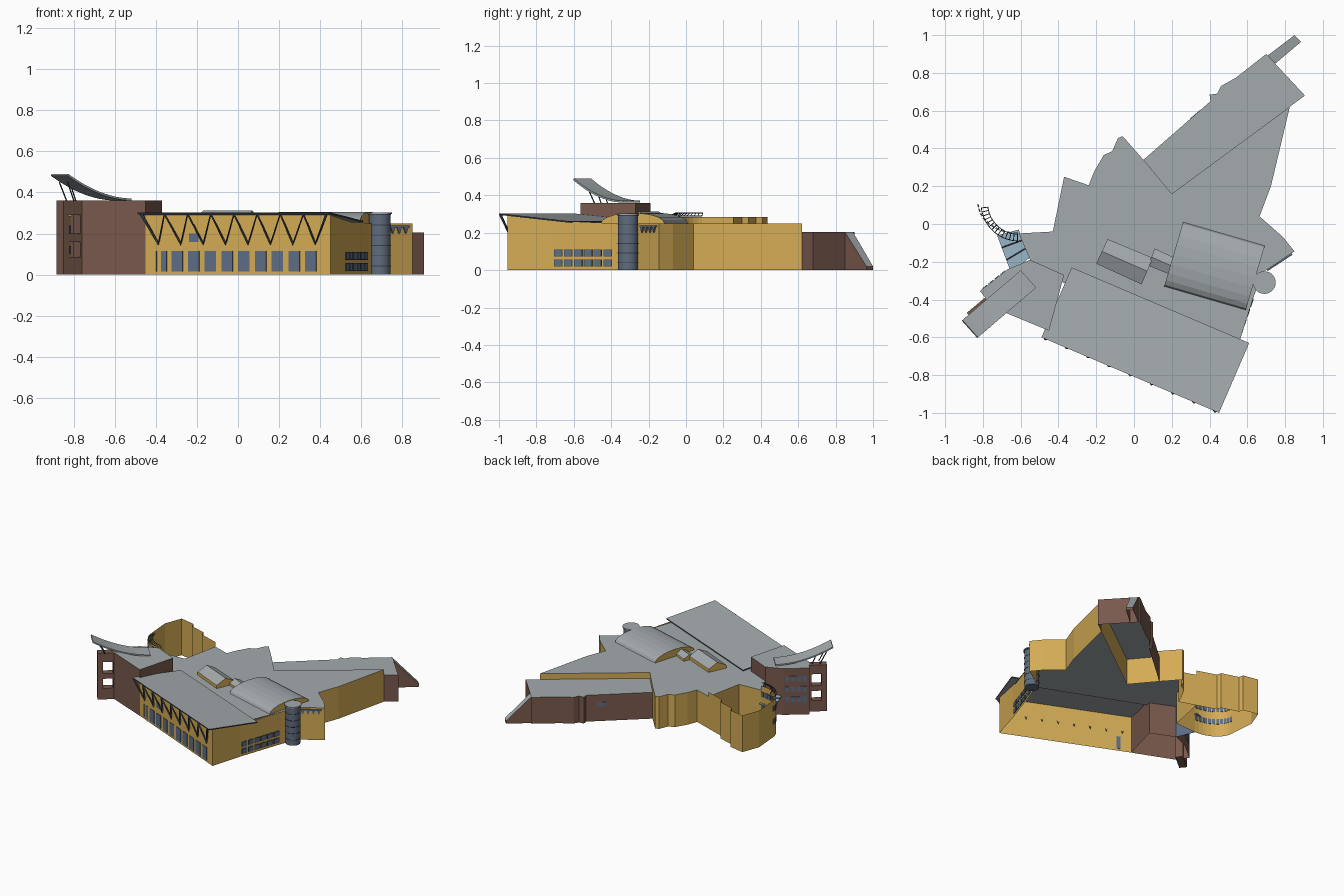
import bpy, math
from math import sin, cos, pi
from mathutils import Vector as V

cube = bpy.data.objects.get("Cube")
if cube:
    bpy.data.objects.remove(cube, do_unlink=True)


def material(name, r, g, b):
    m = bpy.data.materials.new(name)
    m.use_nodes = True
    m.diffuse_color = (r, g, b, 1)
    bsdf = m.node_tree.nodes["Principled BSDF"]
    bsdf.inputs["Base Color"].default_value = (r, g, b, 1)
    bsdf.inputs["Roughness"].default_value = 0.8
    return m


OCHRE = material("ochre wall", .66, .41, .092)
BROWN = material("brown cladding", .19, .10, .072)
ROOF = material("roof grey", .37, .405, .42)
SLATE = material("slate blue window", .11, .155, .235)
TOWER = material("tower steel", .115, .15, .205)
DARK = material("dark steel", .04, .052, .07)
GLASS = material("pale blue glass", .32, .47, .58)


def mesh(name, verts, faces, mats, index=None):
    me = bpy.data.meshes.new(name)
    me.from_pydata([tuple(v) for v in verts], [], faces)
    for m in mats:
        me.materials.append(m)
    for i, p in enumerate(me.polygons):
        p.material_index = index[i] if index else 0
    ob = bpy.data.objects.new(name, me)
    bpy.context.collection.objects.link(ob)
    return ob


def walls(name, pts, mat, closed=False, roof=None):
    """Hollow walls on a path of (x, y, top), with an optional roof face."""
    n = len(pts)
    verts = [(x, y, 0) for x, y, z in pts] + list(pts)
    faces = [(i, (i + 1) % n, (i + 1) % n + n, i + n) for i in range(n if closed else n - 1)]
    idx = [0] * len(faces)
    if roof:
        faces.append(tuple(range(n, 2 * n)))
        idx.append(1)
    return mesh(name, verts, faces, [mat, roof or mat], idx)


def at(z, *xy):
    return [(x, y, z) for x, y in xy]


def slab(name, corners, thick, mats, edge=0):
    """Flat sheet with thickness below the given corners."""
    n = len(corners)
    verts = list(corners) + [(x, y, z - thick) for x, y, z in corners]
    faces = [tuple(range(n)), tuple(range(2 * n - 1, n - 1, -1))]
    faces += [(i, i + n, (i + 1) % n + n, (i + 1) % n) for i in range(n)]
    return mesh(name, verts, faces, mats, [0, 0] + [edge] * n)


def panel(name, p, q, a, b, z0, z1, mat=SLATE, depth=.004, taper=1):
    """Thin plate on the outside of wall p-q between fractions a and b."""
    p, q = V((p[0], p[1], 0)), V((q[0], q[1], 0))
    d = q - p
    out = V((d.y, -d.x, 0)).normalized()
    m, h = (a + b) / 2, (b - a) / 2 * taper
    ring = [p + d * t + V((0, 0, z)) for t, z in ((m - h, z0), (m + h, z0), (b, z1), (a, z1))]
    verts = [v + out * depth for v in ring] + [v + out * .0005 for v in ring]
    faces = [(0, 1, 2, 3), (7, 6, 5, 4)] + [(i, i + 4, (i + 1) % 4 + 4, (i + 1) % 4) for i in range(4)]
    return mesh(name, verts, faces, [mat])


def bars(name, paths, r, mat):
    cu = bpy.data.curves.new(name, "CURVE")
    cu.dimensions = "3D"
    cu.bevel_depth, cu.bevel_resolution = r, 0
    for path in paths:
        s = cu.splines.new("POLY")
        s.points.add(len(path) - 1)
        for pt, co in zip(s.points, path):
            pt.co = (*co, 1)
    cu.materials.append(mat)
    ob = bpy.data.objects.new(name, cu)
    bpy.context.collection.objects.link(ob)


def cylinder(name, x, y, r, z0, z1, mat):
    bpy.ops.mesh.primitive_cylinder_add(vertices=24, radius=r, depth=z1 - z0, location=(x, y, (z0 + z1) / 2))
    ob = bpy.context.object
    ob.name = name
    ob.data.materials.append(mat)
    bpy.ops.object.shade_smooth_by_angle()


# Main body: outer walls and flat roof
H = .25
HL, HR, HE = (-.46, -.56), (.45, -.955), (.52, -.715)
EAST = [(.635, -.38), (.69, -.25), (.85, -.145), (.79, -.07), (.665, .04), (.725, .2), (.825, .621)]
NORTH = [(.20, .16), (.05, .34), (-.06, .465), (-.085, .455), (-.115, .385), (-.16, .365),
         (-.21, .28), (-.24, .205), (-.37, .25), (-.43, -.04), (-.61, -.05)]
walls("main_walls", [(*HL, .29), (*HR, .29), (*HE, .265)] + at(H, *EAST, *NORTH), OCHRE)
mesh("main_roof", at(H, (-.40, -.30), (.54, -.68), *EAST, *NORTH, (-.55, -.19)),
     [tuple(range(len(EAST + NORTH) + 3))], [ROOF])

# Front hall: tilted roof, windows and slanted struts
R1, R2, R3, R4 = (-.49, -.60), (.45, -1.0), (.61, -.63), (-.33, -.23)
slab("hall_roof", [(*R1, .303), (*R2, .303), (*R3, .262), (*R4, .262)], .008, [ROOF, DARK], 1)
for i in range(9):
    c = .15 + i * .0895
    panel("hall_window", HL, HR, c, c + .06, .015, .115)
panel("hall_narrow_window", HL, HR, .095, .125, .015, .115)
panel("hall_narrow_window_inside", HR, HL, .875, .905, .015, .115)
panel("hall_door_line", HL, HR, .066, .072, .015, .115)
panel("hall_upper_window", HL, HR, .245, .295, .16, .20)
zigzag = []
for i in range(17):
    t = .02 + i * .06
    a, b = (HL, HR) if i % 2 else (R1, R2)
    p = V(a).lerp(V(b), t)
    zigzag.append((p.x, p.y, .15 if i % 2 else .295))
bars("hall_struts", [zigzag], .008, DARK)

# Framed side windows, and brackets under the east bay eaves
for row in (.018, .072):
    for i in range(6):
        a = .03 + i * .158
        panel("side_window_frame", HE, EAST[0], a, a + .135, row, row + .039, DARK, .003)
        panel("side_window", HE, EAST[0], a + .012, a + .123, row + .003, row + .036, SLATE, .005)
for i in range(4):
    panel("bay_bracket", EAST[1], EAST[2], .1 + i * .2, .26 + i * .2, .2, .235, SLATE, .009, .1)
panel("bay_bracket_rail", EAST[1], EAST[2], .08, .9, .23, .238, SLATE, .009)

# Round stair tower with rings
TX, TY = .69, -.31
cylinder("stair_tower", TX, TY, .053, 0, .295, TOWER)
for i in range(6):
    cylinder("tower_ring", TX, TY, .055, .04 + i * .05, .044 + i * .05, DARK)
cylinder("tower_cap", TX, TY, .06, .294, .302, ROOF)

# Barrel vault on the roof, half an ellipse in section
A, L, W = V((.16, -.33, 0)), V((.432, -.125, 0)), V((.10, .34, 0))
N = 10
verts = [A + W * (1 - cos(pi * i / N)) / 2 + L * e + V((0, 0, .25 + .056 * sin(pi * i / N)))
         for e in (0, 1) for i in range(N + 1)]
faces = [(i, i + N + 1, i + N + 2, i + 1) for i in range(N)]
faces += [tuple(range(N + 1)), tuple(range(2 * N + 1, N, -1))]
mesh("barrel_vault", verts, faces, [ROOF, OCHRE], [0] * N + [1, 1])


# Gabled skylights
def skylight(name, a, b, c, d, eave, ridge):
    base = [V((*p, H)) for p in (a, b, c, d)]
    up = [V((*p, eave)) for p in (a, b, c, d)]
    ends = [(up[0] + up[3]) / 2, (up[1] + up[2]) / 2]
    for e in ends:
        e.z = ridge
    faces = [(0, 1, 5, 4), (1, 2, 6, 9, 5), (2, 3, 7, 6), (3, 0, 4, 8, 7), (4, 5, 9, 8), (8, 9, 6, 7)]
    mesh(name, base + up + ends, faces, [OCHRE, ROOF], [0, 0, 0, 0, 1, 1])


skylight("large_skylight", (-.20, -.21), (.04, -.32), (.10, -.18), (-.14, -.08), .275, .312)
skylight("small_skylight", (.075, -.22), (.245, -.29), (.28, -.21), (.11, -.13), .268, .29)

# Low brown back wing with sloping end stub
WING = [(.05, .34), (.20, .16), (.905, .68), (.70, .90), (.54, .775), (.46, .73), (.44, .69), (.40, .685), (.405, .65)]
walls("back_wing", at(.205, *WING), BROWN, True, ROOF)
walls("wing_stub", [(.748, .849, .205), (.885, .965, .02), (.85, 1.0, .02), (.708, .892, .205)], BROWN, True, ROOF)
panel("wing_window", WING[3], WING[0], .54, .62, .115, .145)

# Open west lobe: folded corner walls, curved wall, windows and pergola
CX, CY = -.61, .11
ARC = [(CX + .215 * cos(a), CY + .16 * sin(a)) for a in [pi * (1 + .05 * i) for i in range(11)]]
LOBE = [(-.37, .25), (-.52, .30), (-.53, .335), (-.66, .375), (-.67, .41), (-.79, .435), (-.84, .30), *ARC]
walls("lobe_walls", at(.285, *LOBE), OCHRE)
for p, q in zip(ARC, ARC[1:]):
    for z in (.10, .20):
        panel("lobe_window", p, q, .15, .85, z, z + .04)
        panel("lobe_window_inside", q, p, .15, .85, z, z + .04)


def ring(r, a, z):
    return (CX + r * cos(a), CY + r * sin(a), z)


angles = [pi * (1.04 + .0345 * i) for i in range(14)]
bars("pergola", [[ring(r, a, z) for a in angles] for r, z in ((.165, .306), (.2, .29))]
     + [[ring(.165, a, .306), ring(.2, a, .29)] for a in angles], .0022, DARK)

# Glazed entrance
walls("entrance_glass", at(H, (-.61, -.05), (-.55, -.19)), SLATE)
slab("entrance_canopy", at(.15, (-.65, -.26), (-.555, -.18), (-.61, -.03), (-.725, -.06)), .008, [GLASS])
bars("canopy_bars", [at(.151, (-.70, -.125), (-.59, -.085)), at(.151, (-.675, -.19), (-.575, -.13))], .003, DARK)

# Tall brown block
T = .36
BLOCK = [(-.815, -.355), (-.78, -.40), (-.765, -.435), (-.45, -.565), (-.37, -.27), (-.55, -.19), (-.67, -.24)]
walls("brown_block", at(T, *BLOCK), BROWN, True, ROOF)
for i in range(4):
    for z in (.10, .18, .26):
        panel("block_window", BLOCK[6], BLOCK[0], .08 + i * .22, .24 + i * .22, z, z + .04)

# End fin with two see-through openings
F, FL, FW = V((-.885, -.47, 0)), V((.12, .10, 0)), V((.035, -.042, 0))


def fin(name, t0, t1, z0, z1):
    pts = [F + FL * t0, F + FL * t0 + FW, F + FL * t1 + FW, F + FL * t1]
    slab(name, [(p.x, p.y, z1) for p in pts], z1 - z0, [BROWN])


fin("fin_outer_post", 0, .24, 0, T)
fin("fin_inner_post", .69, 1, 0, T)
for z0, z1 in ((0, .085), (.16, .20), (.29, T)):
    fin("fin_rail", .24, .69, z0, z1)

# Upswept curved roof on struts
S, SL, SW = V((-.91, -.51, 0)), V((.31, .265, 0)), V((.082, -.092, 0))
M = 12
verts = []
for i in range(M + 1):
    t = i / M
    for w in (0, 1):
        p = S + SL * t + SW * w
        verts.append((p.x, p.y, .366 + .12 * (1 - t) ** 1.9))
faces = [(2 * i, 2 * i + 1, 2 * i + 3, 2 * i + 2) for i in range(M)]
sweep = mesh("curved_roof", verts, faces, [ROOF])
mod = sweep.modifiers.new("thickness", "SOLIDIFY")
mod.thickness, mod.offset = .01, 0
bars("roof_struts", [[(-.835, -.455, T), (-.87, -.485, .45)], [(-.80, -.49, T), (-.83, -.53, .45)],
                     [(-.79, -.42, T), (-.81, -.44, .42)]], .004, DARK)
